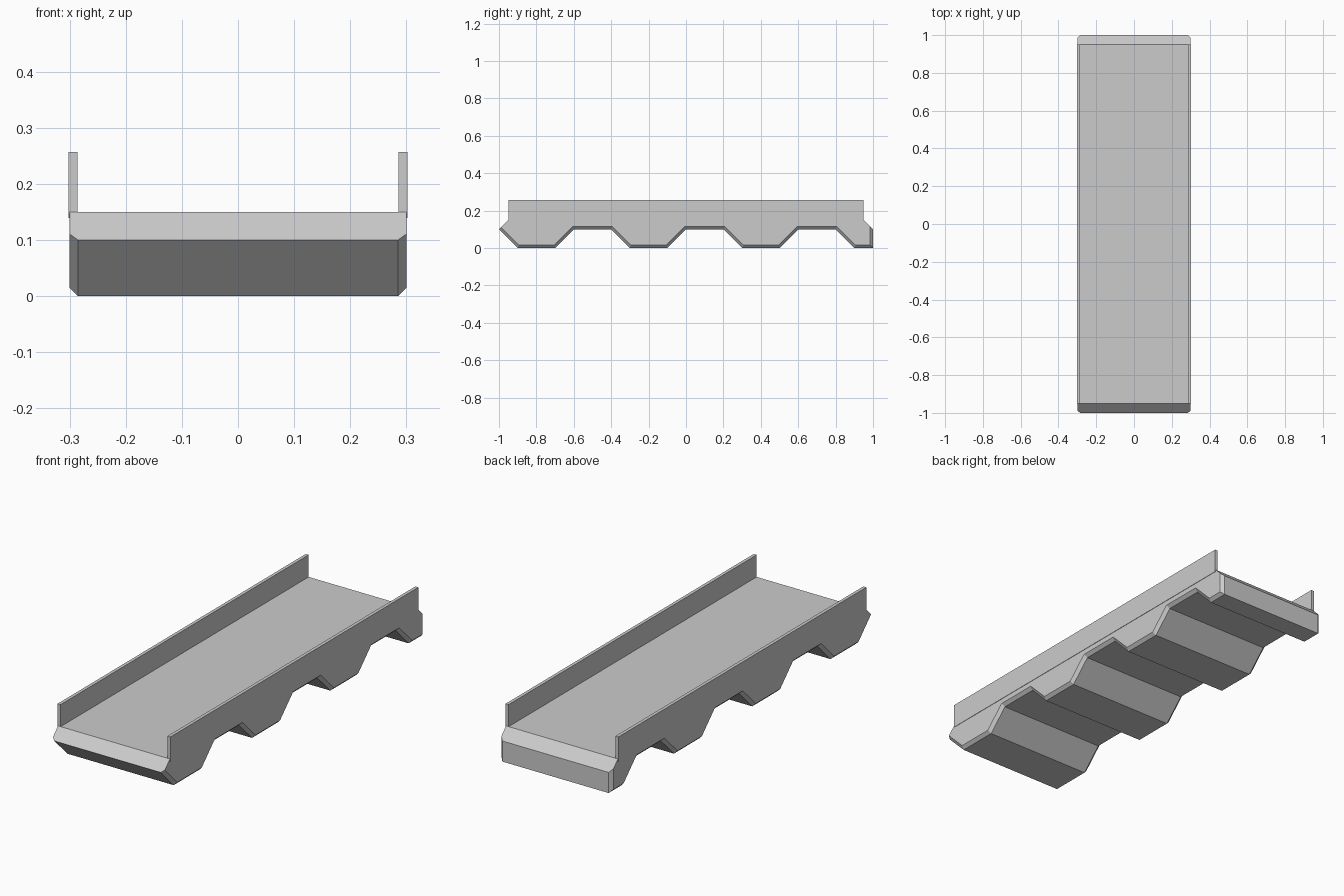
import bpy, bmesh
from mathutils import Vector

if "Cube" in bpy.data.objects:
    bpy.data.objects.remove(bpy.data.objects["Cube"])

HALF, CH = 0.3, 0.015          # half width, side chamfer


def make_object(name, bm):
    bmesh.ops.recalc_face_normals(bm, faces=bm.faces)
    mesh = bpy.data.meshes.new(name)
    bm.to_mesh(mesh)
    bm.free()
    ob = bpy.data.objects.new(name, mesh)
    bpy.context.collection.objects.link(ob)
    return ob


# Underside profile (y, z): sloped nose, three teeth, short tail
under = [(-1, .1)]
for y in (-.9, -.3, .3):
    under += [(y, 0), (y + .2, 0), (y + .3, .1), (y + .5, .1)]
under += [(.9, 0), (1, 0), (1, .1)]
under = [Vector(p) for p in under]
top = [(.95, .15), (-.95, .15)]


def inset(points, d):
    """Mitred inward offset; the end points slide along the deck slopes."""
    dirs = [(b - a).normalized() for a, b in zip(points, points[1:])]
    dirs = [Vector((1, -1)).normalized()] + dirs + [Vector((-1, 1)).normalized()]
    normals = [Vector((-t.y, t.x)) for t in dirs]
    out = []
    for i, p in enumerate(points):
        if i == 0:
            out.append(p + normals[0] * d)
        elif i == len(points) - 1:
            out.append(p + Vector((-d, d)))
        else:
            n = normals[i] + normals[i + 1]
            out.append(p + n * (d / n.dot(normals[i])))
    return out


# Body: chamfered sections joined across the width
bm = bmesh.new()
side = inset(under, CH)
rows = [[bm.verts.new((x, p.x, p.y)) for p in prof]
        for x, prof in ((-HALF, side), (CH - HALF, under), (HALF - CH, under), (HALF, side))]
tops = [[bm.verts.new((x, *p)) for p in top] for x in (-HALF, HALF)]
for a, b in zip(rows, rows[1:]):
    for i in range(len(a) - 1):
        bm.faces.new((a[i], a[i + 1], b[i + 1], b[i]))
bm.faces.new(rows[0] + tops[0])
bm.faces.new(rows[3] + tops[1])
for end, k in ((0, 1), (-1, 0)):
    bm.faces.new([r[end] for r in rows] + [tops[1][k], tops[0][k]])
bm.faces.new(tops[0] + tops[1][::-1])
make_object("ramp_body", bm)

# Side rails
for name, s in (("left_rail", -1), ("right_rail", 1)):
    bm = bmesh.new()
    bmesh.ops.create_cube(bm, size=1)
    bmesh.ops.scale(bm, vec=(.016, 1.9, .118), verts=bm.verts)
    bmesh.ops.translate(bm, vec=(s * .294, 0, .198), verts=bm.verts)
    make_object(name, bm)
